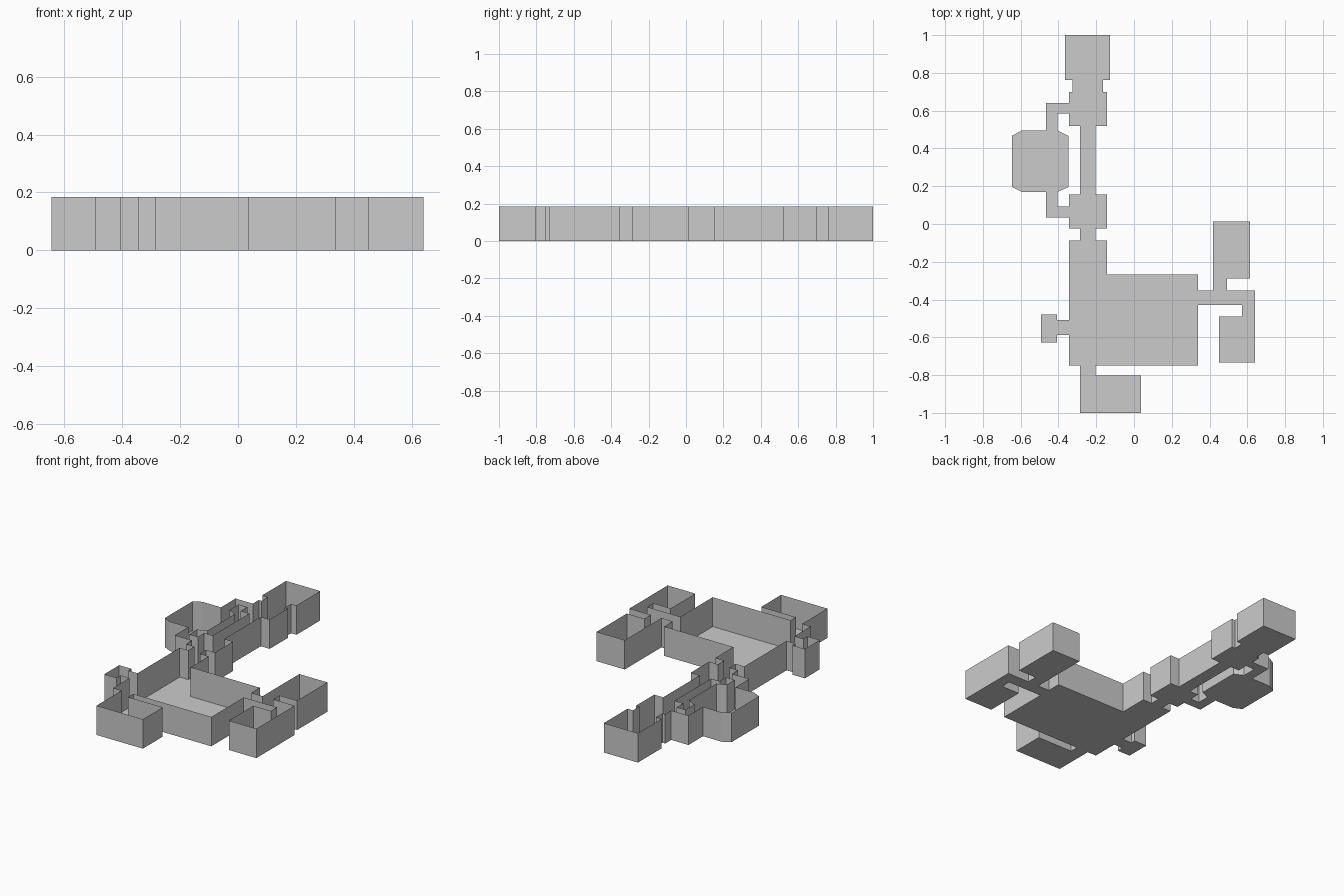
import bpy, bmesh

if "Cube" in bpy.data.objects:
    bpy.data.objects.remove(bpy.data.objects["Cube"])

H = 0.185  # wall height


def rect(x0, y0, x1, y1):
    return [(x0, y0), (x1, y0), (x1, y1), (x0, y1)]


# Floor plan: rooms and passages that touch along shared edges
rooms = {
    "north_room": rect(-0.365, 0.763, -0.127, 1.0),
    "north_neck": rect(-0.325, 0.70, -0.165, 0.763),
    "upper_hall": rect(-0.345, 0.52, -0.143, 0.70),
    "long_corridor": rect(-0.285, 0.156, -0.205, 0.52),
    "lower_hall": rect(-0.345, -0.025, -0.143, 0.156),
    "short_corridor": rect(-0.285, -0.088, -0.205, -0.025),
    "upper_side_passage": rect(-0.405, 0.585, -0.345, 0.64),
    "upper_side_bend": rect(-0.465, 0.495, -0.405, 0.64),
    "lower_side_passage": rect(-0.405, 0.035, -0.345, 0.093),
    "lower_side_bend": rect(-0.465, 0.17, -0.405, 0.035),
    "octagon_room": [(-0.595, 0.17), (-0.405, 0.17), (-0.348, 0.195), (-0.348, 0.467),
                     (-0.405, 0.495), (-0.595, 0.495), (-0.645, 0.467), (-0.645, 0.195)],
    "main_annex": rect(-0.345, -0.267, -0.143, -0.088),
    "main_room": rect(-0.345, -0.75, 0.339, -0.267),
    "closet_passage": rect(-0.407, -0.587, -0.345, -0.508),
    "closet": rect(-0.493, -0.627, -0.407, -0.479),
    "south_neck": rect(-0.285, -0.802, -0.205, -0.75),
    "south_room": rect(-0.285, -1.0, 0.037, -0.802),
    "east_corridor": rect(0.339, -0.428, 0.641, -0.352),
    "northeast_neck": rect(0.418, -0.352, 0.492, -0.288),
    "northeast_room": rect(0.418, -0.288, 0.614, 0.013),
    "southeast_neck": rect(0.571, -0.489, 0.641, -0.428),
    "southeast_room": rect(0.449, -0.733, 0.641, -0.489),
}


def edges(poly):
    return list(zip(poly, poly[1:] + poly[:1]))


def wall_spans(a, b, others):
    """Split wall a-b into the pieces not shared with a neighbouring room."""
    axis = 0 if a[1] == b[1] else 1 if a[0] == b[0] else None
    if axis is None:
        return [(a, b)]
    level = a[1 - axis]
    lo, hi = sorted((a[axis], b[axis]))
    spans = [(lo, hi)]
    for p, q in others:
        if p[1 - axis] != level or q[1 - axis] != level:
            continue
        s, e = sorted((p[axis], q[axis]))
        cut = []
        for u, v in spans:
            if e <= u or s >= v:
                cut.append((u, v))
            else:
                cut += [(i, j) for i, j in ((u, s), (e, v)) if j > i]
        spans = cut
    point = (lambda t: (t, level)) if axis == 0 else (lambda t: (level, t))
    if a[axis] > b[axis]:
        spans = [(v, u) for u, v in spans]
    return [(point(u), point(v)) for u, v in spans]


# Each room: a floor plus thin walls with open doorways, no ceiling
for name, poly in rooms.items():
    others = [e for n, p in rooms.items() if n != name for e in edges(p)]
    bm = bmesh.new()
    bm.faces.new([bm.verts.new((x, y, 0)) for x, y in poly])
    for a, b in edges(poly):
        for p, q in wall_spans(a, b, others):
            bm.faces.new([bm.verts.new(c) for c in
                          ((*p, 0), (*q, 0), (*q, H), (*p, H))])
    bmesh.ops.remove_doubles(bm, verts=bm.verts, dist=1e-5)
    mesh = bpy.data.meshes.new(name)
    bm.to_mesh(mesh)
    bm.free()
    bpy.context.collection.objects.link(bpy.data.objects.new(name, mesh))
